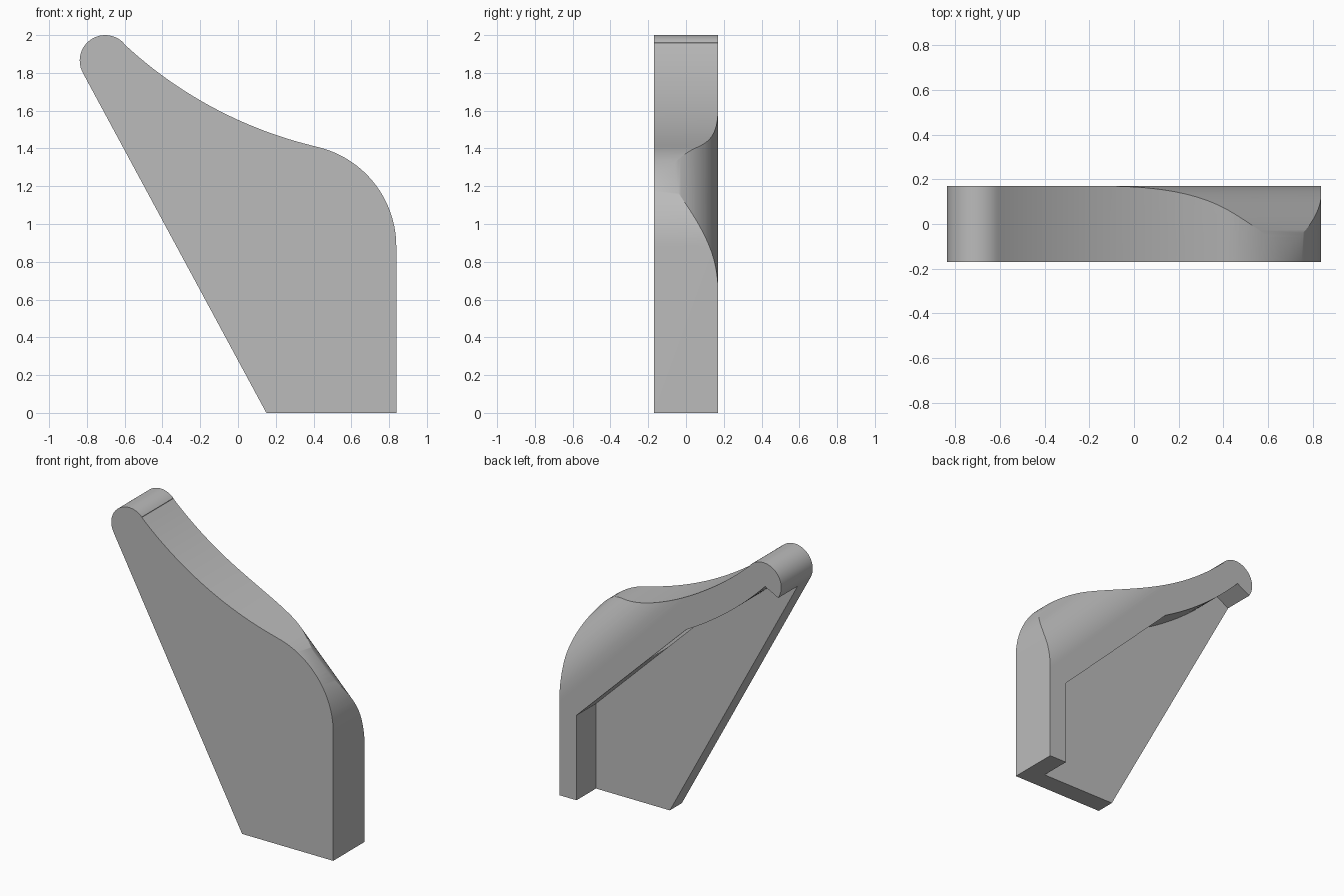
import bpy, bmesh
from math import sin, cos, radians, sqrt
from mathutils import Vector

cube = bpy.data.objects.get("Cube")
if cube:
    bpy.data.objects.remove(cube)

HALF = 0.17          # half of the full thickness
FLOOR = -0.04        # back surface of the thin front plate

grey = bpy.data.materials.new("light grey")
grey.use_nodes = True
grey.diffuse_color = (0.5, 0.5, 0.5, 1)
grey.node_tree.nodes["Principled BSDF"].inputs["Base Color"].default_value = (0.5, 0.5, 0.5, 1)


def arc(cx, cz, r0, a0, a1, n, r1=None):
    """Points along an arc; the radius may drift from r0 to r1."""
    r1 = r0 if r1 is None else r1
    pts = []
    for i in range(n + 1):
        t = i / n
        a, r = radians(a0 + (a1 - a0) * t), r0 + (r1 - r0) * t
        pts.append((cx + r * cos(a), cz + r * sin(a)))
    return pts


def prism(name, base, sweep):
    """Solid made by sweeping a closed 3D outline along a vector."""
    bm = bmesh.new()
    face = bm.faces.new([bm.verts.new(p) for p in base])
    ext = bmesh.ops.extrude_face_region(bm, geom=[face])
    verts = [v for v in ext["geom"] if isinstance(v, bmesh.types.BMVert)]
    bmesh.ops.translate(bm, vec=sweep, verts=verts)
    bmesh.ops.recalc_face_normals(bm, faces=bm.faces)
    mesh = bpy.data.meshes.new(name)
    bm.to_mesh(mesh)
    bm.free()
    mesh.materials.append(grey)
    obj = bpy.data.objects.new(name, mesh)
    bpy.context.collection.objects.link(obj)
    return obj


# Outline: foot, rounded shoulder, concave top sweep, round tip
outline = [(0.15, 0), (0.838, 0)]
outline += arc(0.297, 0.881, 0.541, 0, 76.9, 28)
outline += arc(0.93, 3.60, 2.25, 256.9, 226.9, 28)[1:]
outline += arc(-0.703, 1.865, 0.135, 45, 208, 28)
body = prism("bracket_body", [(x, -HALF, z) for x, z in outline], (0, 2 * HALF, 0))

# Pocket in the back, open towards the slanted edge and the foot
pocket = [(0.708, -0.2), (0.708, 0.58)]
pocket += arc(0.93, 3.60, 2.45, 244.6, 226.9, 16, 2.41)
pocket += [(-1.0, 1.69), (-1.0, -0.2)]
pocket_cutter = prism("pocket_cutter", [(x, FLOOR, z) for x, z in pocket], (0, 0.6, 0))

# Diagonal round-over of the back shoulder, across the full thickness
out = Vector((1, 0, 1)).normalized()
along = Vector((1, 0, -1)).normalized()
section = arc(1.045, -HALF, 2 * HALF, 90, 0, 32)
section += [(1.8, -HALF), (1.8, 0.5), (1.045, 0.5)]
base = [out * s + Vector((0, y, 0)) - along * 2 for s, y in section]
round_cutter = prism("round_cutter", base, along * 4)

cutters = [round_cutter, pocket_cutter]
for cutter in cutters:
    cutter.hide_render = True
    mod = body.modifiers.new(cutter.name, "BOOLEAN")
    mod.operation = "DIFFERENCE"
    mod.solver = "EXACT"
    mod.object = cutter

# Bake the cuts and drop the helpers
graph = bpy.context.evaluated_depsgraph_get()
cut_mesh = bpy.data.meshes.new_from_object(body.evaluated_get(graph))
body.modifiers.clear()
body.data = cut_mesh
for cutter in cutters:
    bpy.data.objects.remove(cutter)

# Smooth the curved walls, keep the edges sharp
bpy.ops.object.select_all(action="DESELECT")
body.select_set(True)
bpy.context.view_layer.objects.active = body
bpy.ops.object.shade_smooth_by_angle(angle=radians(25))
